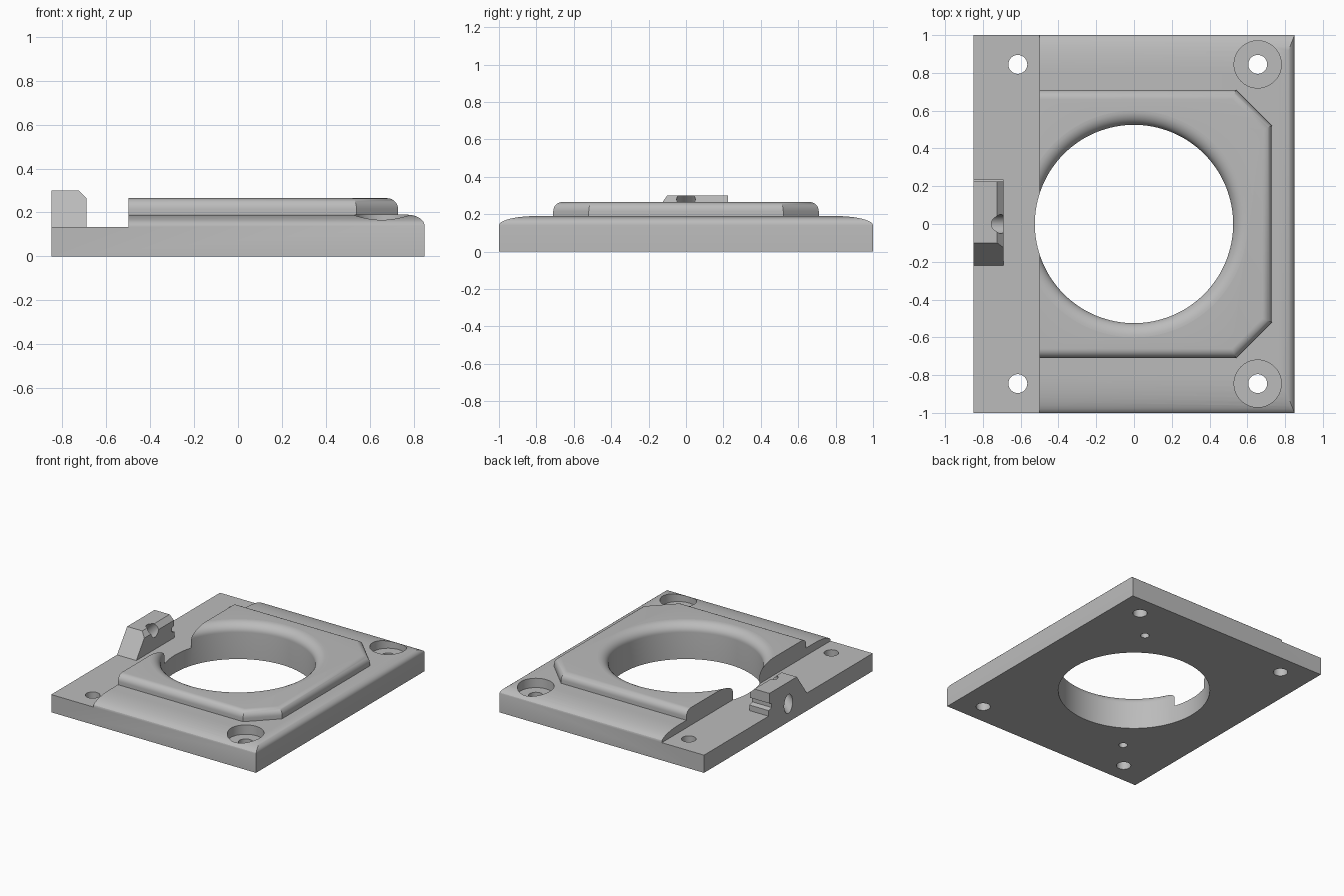
import bpy, bmesh, math
from mathutils import Matrix, Vector

cube = bpy.data.objects.get("Cube")
if cube:
    bpy.data.objects.remove(cube, do_unlink=True)

grey = bpy.data.materials.new("plain grey")
grey.use_nodes = True
colour = (0.5, 0.5, 0.5, 1)
grey.diffuse_color = colour
grey.node_tree.nodes["Principled BSDF"].inputs["Base Color"].default_value = colour


def make_object(name, bm):
    bmesh.ops.recalc_face_normals(bm, faces=bm.faces)
    mesh = bpy.data.meshes.new(name)
    bm.to_mesh(mesh)
    bm.free()
    mesh.materials.append(grey)
    obj = bpy.data.objects.new(name, mesh)
    bpy.context.collection.objects.link(obj)
    return obj


def prism(name, points, axis, low, high):
    """Extrude a 2D outline along x, y or z."""
    def place(a, b, c):
        return {"x": (c, a, b), "y": (a, c, b), "z": (a, b, c)}[axis]
    bm = bmesh.new()
    face = bm.faces.new([bm.verts.new(place(a, b, low)) for a, b in points])
    result = bmesh.ops.extrude_face_region(bm, geom=[face])
    verts = [v for v in result["geom"] if isinstance(v, bmesh.types.BMVert)]
    bmesh.ops.translate(bm, verts=verts, vec=place(0, 0, high - low))
    return make_object(name, bm)


def cylinder(name, radius, start, end, sides=48):
    start, end = Vector(start), Vector(end)
    direction = end - start
    matrix = Matrix.Translation((start + end) / 2) @ direction.to_track_quat("Z", "Y").to_matrix().to_4x4()
    bm = bmesh.new()
    bmesh.ops.create_cone(bm, cap_ends=True, segments=sides, radius1=radius, radius2=radius,
                          depth=direction.length, matrix=matrix)
    return make_object(name, bm)


def lathe(name, profile, sides):
    """Stack rings of (radius, z) into a closed turned solid."""
    bm = bmesh.new()
    turns = [2 * math.pi * i / sides for i in range(sides)]
    rings = [[bm.verts.new((r * math.cos(t), r * math.sin(t), z)) for t in turns] for r, z in profile]
    for lower, upper in zip(rings, rings[1:]):
        for i in range(sides):
            j = (i + 1) % sides
            bm.faces.new((lower[i], lower[j], upper[j], upper[i]))
    bm.faces.new(rings[0])
    bm.faces.new(rings[-1])
    return make_object(name, bm)


def combine(target, tool, operation):
    mod = target.modifiers.new(operation.title(), "BOOLEAN")
    mod.object, mod.operation, mod.solver = tool, operation, "EXACT"
    bpy.context.view_layer.objects.active = target
    bpy.ops.object.modifier_apply(modifier=mod.name)
    bpy.data.objects.remove(tool, do_unlink=True)


def quarter(cx, cz, rx, rz, steps=10):
    """Rounded corner from the side up to the top."""
    angles = [math.pi / 2 * i / steps for i in range(steps + 1)]
    return [(cx + rx * math.cos(a), cz + rz * math.sin(a)) for a in angles]


# Base slab: two rounded side profiles intersected
right_edge = quarter(0.77, 0.14, 0.08, 0.05)
body = prism("mounting_plate", [(-0.85, 0), (0.85, 0)] + right_edge + [(-0.85, 0.19)], "y", -1.1, 1.1)
long_edge = quarter(0.8, 0.14, 0.2, 0.05)
mirrored = [(-y, z) for y, z in reversed(long_edge)]
combine(body, prism("side_profile", [(-1, 0), (1, 0)] + long_edge + mirrored, "x", -1, 1), "INTERSECT")

# Raised collar with clipped corners and a rounded rim
outline = [(-0.7, -0.71), (0.54, -0.71), (0.73, -0.52), (0.73, 0.52), (0.54, 0.71), (-0.7, 0.71)]
collar = prism("raised_collar", outline, "z", 0.1, 0.265)
bm = bmesh.new()
bm.from_mesh(collar.data)
rim = [e for e in bm.edges if all(v.co.z > 0.26 for v in e.verts)]
bmesh.ops.bevel(bm, geom=rim, offset=0.05, segments=8, profile=0.5, affect="EDGES")
bm.to_mesh(collar.data)
bm.free()
combine(body, collar, "UNION")

# Lowered strip along one side
strip = [(-1, 0.133), (-0.5, 0.133), (-0.5, 0.5), (-1, 0.5)]
combine(body, prism("strip_cutter", strip, "y", -1.2, 1.2), "DIFFERENCE")

# Central opening with a rounded lip
lip = [(0.6 - 0.075 * math.cos(a), 0.2 + 0.065 * math.sin(a))
       for a in [math.pi / 2 * i / 10 for i in range(11)]]
combine(body, lathe("opening_cutter", [(0.525, -0.1)] + lip + [(0.6, 0.4)], 128), "DIFFERENCE")

# Stop block: sloped at one end, grooved at the other, with a chamfered inner edge
block_side = [(-0.22, 0.1), (-0.22, 0.133), (-0.1, 0.3), (0.225, 0.3), (0.225, 0.225),
              (0.2, 0.215), (0.2, 0.185), (0.235, 0.175), (0.235, 0.1)]
block = prism("stop_block", block_side, "x", -0.85, -0.69)
chamfer = [(-0.725, 0.3), (-0.69, 0.265), (-0.6, 0.175), (-0.6, 0.4), (-0.725, 0.4)]
combine(block, prism("chamfer_cutter", chamfer, "y", -0.5, 0.5), "DIFFERENCE")
combine(body, block, "UNION")

# Slanted bore through the block
combine(body, cylinder("slanted_bore", 0.05, (-1, 0, -0.015), (-0.55, 0, 0.435)), "DIFFERENCE")

# Corner screw holes, two of them counterbored
for side in (-1, 1):
    y = 0.845 * side
    for x in (-0.615, 0.655):
        combine(body, cylinder("screw_hole", 0.05, (x, y, -0.1), (x, y, 0.4)), "DIFFERENCE")
    combine(body, cylinder("counterbore", 0.125, (0.655, y, 0.12), (0.655, y, 0.4), 64), "DIFFERENCE")
    # Blind pin holes underneath
    pin = (0.43 * side, 0.63 * side)
    combine(body, cylinder("pin_hole", 0.03, (*pin, -0.1), (*pin, 0.12), 32), "DIFFERENCE")

bpy.ops.object.select_all(action="DESELECT")
body.select_set(True)
bpy.context.view_layer.objects.active = body
bpy.ops.object.shade_smooth_by_angle(angle=math.radians(25))
